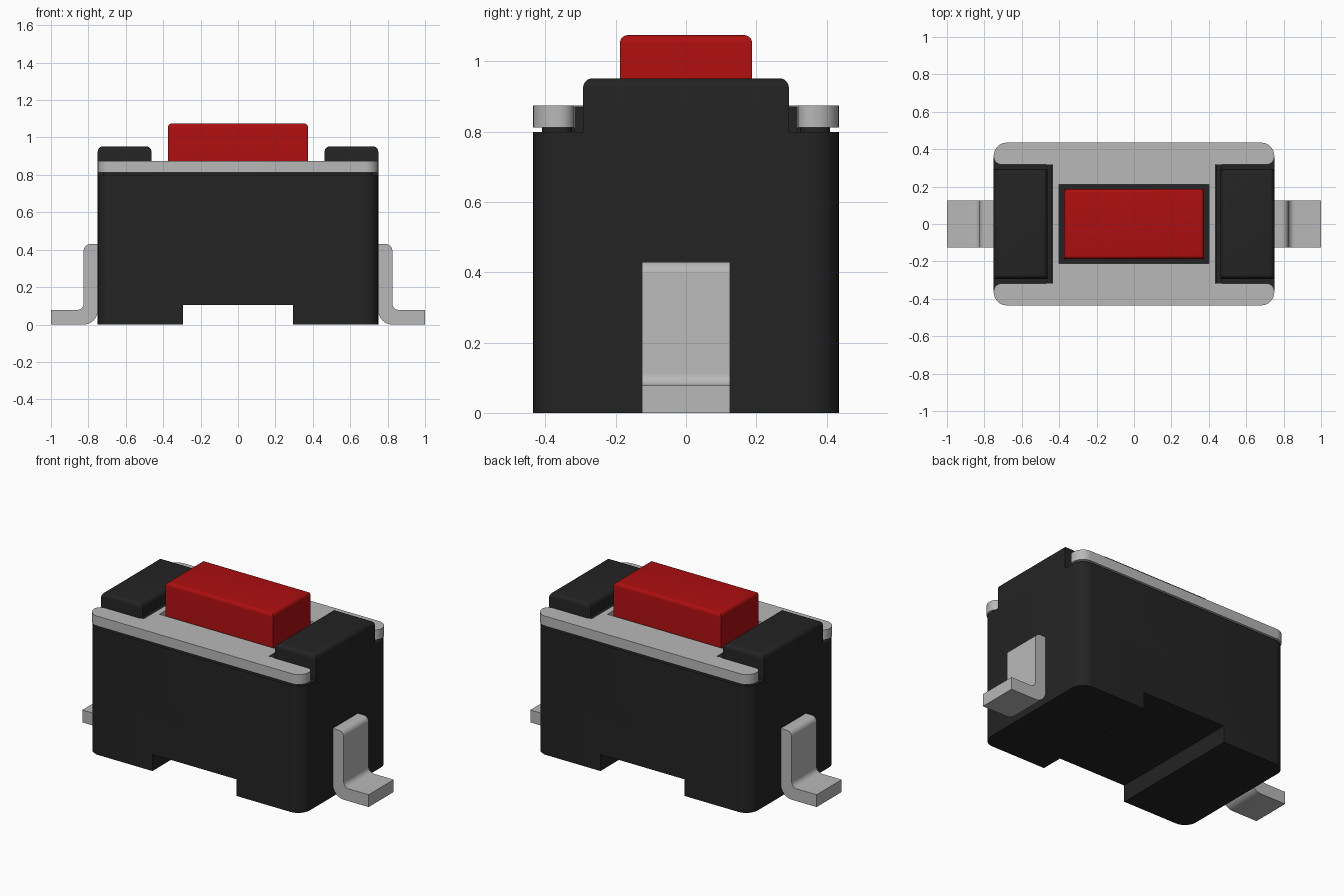
import bpy, bmesh, math
from mathutils import Vector

if "Cube" in bpy.data.objects:
    bpy.data.objects.remove(bpy.data.objects["Cube"])


def material(name, rgb):
    m = bpy.data.materials.new(name)
    m.use_nodes = True
    m.diffuse_color = (*rgb, 1)
    m.node_tree.nodes["Principled BSDF"].inputs["Base Color"].default_value = (*rgb, 1)
    return m


BLACK = material("black plastic", (0.017, 0.017, 0.017))
RED = material("red plastic", (0.42, 0.0045, 0.005))
METAL = material("grey metal", (0.48, 0.48, 0.48))


def rounded(corners, steps=8):
    """Outline from (u, v, radius) corners, each replaced by an arc."""
    out = []
    for i, (u, v, r) in enumerate(corners):
        p = Vector((u, v))
        if r == 0:
            out.append(p)
            continue
        a = (Vector(corners[i - 1][:2]) - p).normalized()
        b = (Vector(corners[(i + 1) % len(corners)][:2]) - p).normalized()
        half = a.angle(b) / 2
        t = r / math.tan(half)
        centre = p + (a + b).normalized() * (r / math.sin(half))
        start, end = p + a * t - centre, p + b * t - centre
        sweep = start.angle_signed(end)
        for k in range(steps + 1):
            w = -sweep * k / steps
            c, s = math.cos(w), math.sin(w)
            out.append(centre + Vector((start.x * c - start.y * s, start.x * s + start.y * c)))
    return out


def prism(name, outline, lo, hi, mat, axis="z", bevel=0):
    """Extrude an outline along z (xy outline) or y (xz outline)."""
    bm = bmesh.new()
    place = (lambda p, h: (p.x, p.y, h)) if axis == "z" else (lambda p, h: (p.x, h, p.y))
    face = bm.faces.new([bm.verts.new(place(p, lo)) for p in outline])
    ext = bmesh.ops.extrude_face_region(bm, geom=[face])["geom"]
    shift = (0, 0, hi - lo) if axis == "z" else (0, hi - lo, 0)
    bmesh.ops.translate(bm, verts=[g for g in ext if isinstance(g, bmesh.types.BMVert)], vec=shift)
    bmesh.ops.recalc_face_normals(bm, faces=bm.faces)
    if bevel:
        top = [e for e in bm.edges if all(abs(v.co.z - hi) < 1e-5 for v in e.verts)]
        bmesh.ops.bevel(bm, geom=top, offset=bevel, segments=5, profile=0.5, affect='EDGES')
    mesh = bpy.data.meshes.new(name)
    bm.to_mesh(mesh)
    bm.free()
    ob = bpy.data.objects.new(name, mesh)
    bpy.context.collection.objects.link(ob)
    mesh.materials.append(mat)
    return ob


def rect(x0, x1, y0, y1, r=0):
    return rounded([(x0, y0, r), (x1, y0, r), (x1, y1, r), (x0, y1, r)])


def activate(ob):
    bpy.ops.object.select_all(action='DESELECT')
    ob.select_set(True)
    bpy.context.view_layer.objects.active = ob


def cut(ob, cutter):
    mod = ob.modifiers.new("cut", 'BOOLEAN')
    mod.operation, mod.solver, mod.object = 'DIFFERENCE', 'EXACT', cutter
    activate(ob)
    bpy.ops.object.modifier_apply(modifier=mod.name)
    bpy.data.objects.remove(cutter)


# Housing with a channel across the underside
body = prism("housing", rect(-0.75, 0.75, -0.435, 0.435, 0.08), 0, 0.80, BLACK)
cut(body, prism("channel_cutter", rect(-0.293, 0.293, -1, 1), -0.5, 0.105, BLACK))
parts = [body]

# Ledge that carries the cover plate
parts.append(prism("plate_ledge", rect(-0.44, 0.44, -0.41, 0.41), 0.795, 0.812, BLACK))
for s, side in ((-1, "front"), (1, "back")):
    y0, y1 = sorted((s * 0.325, s * 0.41))
    parts.append(prism(side + "_ledge", rect(-0.72, 0.72, y0, y1, 0.03), 0.795, 0.812, BLACK))

# Metal cover plate, H-shaped, with a button opening
plate = prism("cover_plate", rounded([
    (-0.75, -0.435, 0.07), (0.75, -0.435, 0.07), (0.75, -0.318, 0.042), (0.437, -0.318, 0),
    (0.437, 0.318, 0), (0.75, 0.318, 0.042), (0.75, 0.435, 0.07), (-0.75, 0.435, 0.07),
    (-0.75, 0.318, 0.042), (-0.437, 0.318, 0), (-0.437, -0.318, 0), (-0.75, -0.318, 0.042)]),
    0.812, 0.875, METAL)
cut(plate, prism("opening_cutter", rect(-0.402, 0.402, -0.21, 0.21), 0.7, 1, METAL))
parts.append(plate)

# Push button
parts.append(prism("button", rect(-0.375, 0.375, -0.188, 0.188), 0.79, 1.075, RED, bevel=0.022))

for s, side in ((1, "left"), (-1, "right")):
    # Raised end block and the dark wall behind it
    x0, x1 = sorted((s * 0.463, s * 0.75))
    parts.append(prism(side + "_end_block", rect(x0, x1, -0.293, 0.293), 0.79, 0.952, BLACK, bevel=0.027))
    x0, x1 = sorted((s * 0.438, s * 0.47))
    parts.append(prism(side + "_inner_wall", rect(x0, x1, -0.317, 0.317), 0.79, 0.872, BLACK))
    # Bent metal terminal
    shape = [(0.75, 0, 0.075), (1.0, 0, 0), (1.0, 0.078, 0), (0.825, 0.078, 0.035),
             (0.825, 0.43, 0.035), (0.75, 0.43, 0)]
    outline = rounded([(s * u, v, r) for u, v, r in shape])
    parts.append(prism(side + "_terminal", outline, -0.125, 0.125, METAL, axis="y"))

for ob in parts:
    activate(ob)
    bpy.ops.object.shade_smooth_by_angle(angle=math.radians(30))
